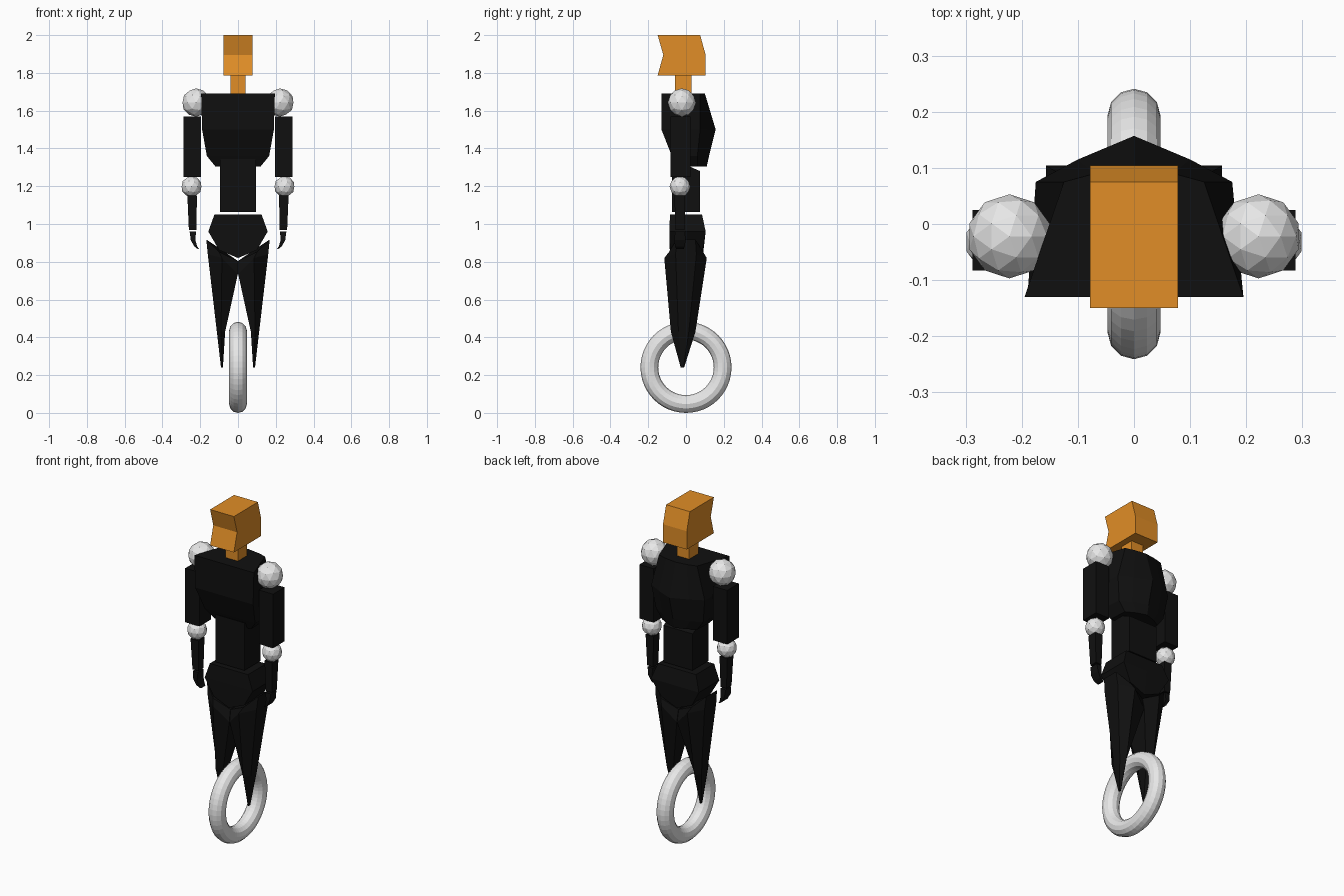
import bpy, bmesh, math
from mathutils import Matrix

if "Cube" in bpy.data.objects:
    bpy.data.objects.remove(bpy.data.objects["Cube"])


def material(name, color):
    m = bpy.data.materials.new(name)
    m.diffuse_color = (*color, 1)
    m.use_nodes = True
    m.node_tree.nodes["Principled BSDF"].inputs["Base Color"].default_value = m.diffuse_color
    return m


BLACK = material("black", (0.005, 0.005, 0.005))
ORANGE = material("orange", (0.75, 0.27, 0.02))
WHITE = material("white", (0.8, 0.8, 0.8))


def finish(name, bm, mat):
    bmesh.ops.recalc_face_normals(bm, faces=bm.faces)
    me = bpy.data.meshes.new(name)
    bm.to_mesh(me)
    bm.free()
    me.materials.append(mat)
    ob = bpy.data.objects.new(name, me)
    bpy.context.collection.objects.link(ob)
    return ob


def loft(name, rings, mat, side=1):
    """Skin rings of equal point count, capped at both ends."""
    bm = bmesh.new()
    loops = [[bm.verts.new((side * x, y, z)) for x, y, z in r] for r in rings]
    n = len(loops[0])
    for a, b in zip(loops, loops[1:]):
        for i in range(n):
            j = (i + 1) % n
            bm.faces.new((a[i], a[j], b[j], b[i]))
    bm.faces.new(loops[0])
    bm.faces.new(loops[-1])
    return finish(name, bm, mat)


def rect(x0, x1, y0, y1, z0, z1=None):
    """Rectangle ring; z1 is the height along the back edge."""
    z1 = z0 if z1 is None else z1
    return [(x0, y0, z0), (x1, y0, z0), (x1, y1, z1), (x0, y1, z1)]


def ball(name, loc, r):
    bm = bmesh.new()
    bmesh.ops.create_icosphere(bm, subdivisions=2, radius=r,
                               matrix=Matrix.Translation(loc))
    return finish(name, bm, WHITE)


# Head: side profile extruded across x
prof = [(-.15, 2), (-.12, 1.895), (-.15, 1.787), (.104, 1.787), (.104, 1.895), (.075, 2)]
loft("head", [[(x, y, z) for y, z in prof] for x in (-.078, .078)], ORANGE)
loft("neck", [rect(-.04, .04, -.058, .028, z) for z in (1.66, 1.79)], ORANGE)


# Chest: flat front, ridged back
def chest_ring(z, front, side, mid, back):
    half = [front, side, mid]
    return ([(x, y, z) for x, y in half] + [(0, back, z)]
            + [(-x, y, z) for x, y in reversed(half)])


loft("chest", [
    chest_ring(1.69, (.195, -.13), (.125, .075), (.07, .09), .1),
    chest_ring(1.5, (.19, -.13), (.175, .075), (.1, .115), .157),
    chest_ring(1.36, (.165, -.075), (.155, .06), (.09, .095), .122),
    chest_ring(1.305, (.12, -.05), (.115, .06), (.06, .09), .11),
], BLACK)

# Waist with slanted top
loft("waist", [rect(-.095, .095, -.075, .075, 1.063),
               rect(-.095, .095, -.075, .075, 1.345, 1.28)], BLACK)


# Pelvis: pointed underside
def pelvis_ring(w, y0, y1, z, zc):
    return [(-w, y0, z), (0, y0, zc), (w, y0, z), (w, y1, z), (0, y1, zc), (-w, y1, z)]


loft("pelvis", [pelvis_ring(.125, -.085, .085, 1.05, 1.05),
                pelvis_ring(.157, -.088, .104, .96, .96),
                pelvis_ring(.1, -.085, .088, .862, .82)], BLACK)


# Leg rings run inner, middle, outer along the front, then back again
def leg_ring(inner, mid, outer):
    pts = (inner, mid, outer)
    return ([(x, y0, z) for x, y0, y1, z in pts]
            + [(x, y1, z) for x, y0, y1, z in reversed(pts)])


for s, tag in ((-1, "left"), (1, "right")):
    # Arm
    ball(tag + "_shoulder", (s * .222, -.022, 1.643), .075)
    loft(tag + "_upper_arm", [rect(.195, .288, -.083, .025, z) for z in (1.25, 1.57)], BLACK, s)
    ball(tag + "_elbow", (s * .246, -.032, 1.198), .055)
    loft(tag + "_forearm", [rect(.217, .268, -.062, -.004, 1.15),
                            rect(.221, .26, -.055, -.008, .968)], BLACK, s)
    # Curled hand
    loft(tag + "_hand", [rect(.222, .256, -.058, -.006, .96),
                         rect(.226, .25, -.062, -.002, .915),
                         rect(.216, .232, -.058, -.006, .882),
                         rect(.206, .214, -.052, -.012, .868)], BLACK, s)
    # Tapered leg
    loft(tag + "_leg", [
        leg_ring((.001, -.07, .07, .805), (.1, -.09, .09, .852), (.168, -.05, .05, .918)),
        leg_ring((.001, -.08, .085, .735), (.085, -.115, .11, .82), (.16, -.055, .055, .84)),
        leg_ring((.068, -.04, .02, .43), (.09, -.08, .05, .43), (.112, -.04, .015, .43)),
        leg_ring((.08, -.024, -.014, .24), (.084, -.028, -.01, .24), (.09, -.024, -.014, .24)),
    ], BLACK, s)

# Wheel
bpy.ops.mesh.primitive_torus_add(
    location=(0, 0, .241), rotation=(0, math.pi / 2, 0), major_segments=48,
    minor_segments=12, major_radius=.194, minor_radius=.047)
wheel = bpy.context.object
wheel.name = "wheel"
wheel.data.materials.append(WHITE)
